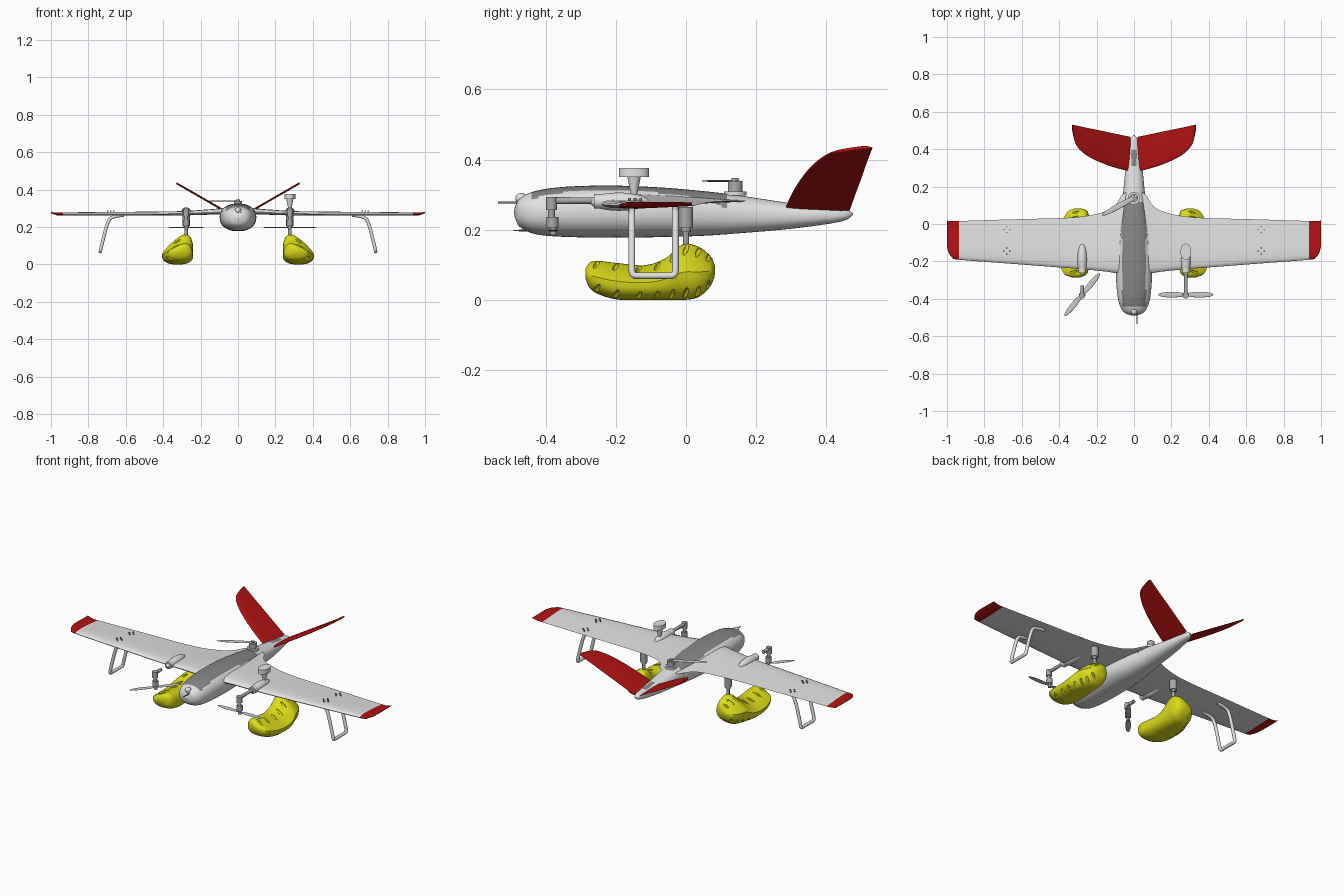
import bpy, math
from mathutils import Vector

cube = bpy.data.objects.get("Cube")
if cube:
    bpy.data.objects.remove(cube)


def material(name, r, g, b):
    m = bpy.data.materials.new(name)
    m.use_nodes = True
    m.diffuse_color = (r, g, b, 1)
    m.node_tree.nodes["Principled BSDF"].inputs["Base Color"].default_value = (r, g, b, 1)
    return m


WHITE = material("airframe white", .76, .76, .76)
RED = material("signal red", .45, .006, .006)
YELLOW = material("float yellow", .72, .72, .01)
HATCH = material("hatch grey", .24, .24, .24)
METAL = material("motor grey", .4, .4, .4)
BLADE = material("propeller grey", .6, .6, .6)


def finish(obj, name, *mats):
    obj.name = name
    for m in mats:
        obj.data.materials.append(m)
    bpy.ops.object.select_all(action='DESELECT')
    obj.select_set(True)
    bpy.context.view_layer.objects.active = obj
    if obj.type == 'MESH':
        bpy.ops.object.shade_smooth_by_angle(angle=math.radians(40))
    return obj


def link(data, name):
    obj = bpy.data.objects.new(name, data)
    bpy.context.collection.objects.link(obj)
    return obj


def mirrored(obj):
    obj.modifiers.new("Mirror", 'MIRROR')
    return obj


def baked(obj):
    """Replace an object by a mesh with its modifiers applied."""
    dg = bpy.context.evaluated_depsgraph_get()
    mesh = bpy.data.meshes.new_from_object(obj.evaluated_get(dg))
    bpy.data.objects.remove(obj)
    return link(mesh, "baked")


def loft(name, rings, *mats):
    n = len(rings[0])
    faces = [(i * n + j, i * n + (j + 1) % n, (i + 1) * n + (j + 1) % n, (i + 1) * n + j)
             for i in range(len(rings) - 1) for j in range(n)]
    faces += [tuple(range(n))[::-1], tuple(range((len(rings) - 1) * n, len(rings) * n))]
    mesh = bpy.data.meshes.new(name)
    mesh.from_pydata([p for r in rings for p in r], [], faces)
    obj = finish(link(mesh, name), name, *mats)
    bpy.ops.object.mode_set(mode='EDIT')
    bpy.ops.mesh.select_all(action='SELECT')
    bpy.ops.mesh.normals_make_consistent(inside=False)
    bpy.ops.object.mode_set(mode='OBJECT')
    return obj


def dense(table, steps):
    """Smoothly interpolate rows of a station table."""
    rows = [Vector(r) for r in table]
    out = []
    for i in range(len(rows) - 1):
        a, b = rows[i], rows[i + 1]
        ta = (b - rows[max(i - 1, 0)]) / 2
        tb = (rows[min(i + 2, len(rows) - 1)] - a) / 2
        for k in range(steps):
            t = k / steps
            out.append(a * (2*t**3 - 3*t*t + 1) + b * (3*t*t - 2*t**3)
                       + ta * (t**3 - 2*t*t + t) + tb * (t**3 - t*t))
    return out + [rows[-1]]


def oval(a, power):
    c, s = math.cos(a), math.sin(a)
    return (math.copysign(abs(c) ** power, c), math.copysign(abs(s) ** power, s))


def foil(le, te, up, thick, n=12):
    """Closed aerofoil ring from leading to trailing edge."""
    ring = []
    for k in range(2 * n):
        a = math.pi * k / n
        t = (1 + math.cos(a)) / 2
        h = 2.6 * (math.sqrt(t) - t) * (1 - t * .35) + .04
        ring.append(le.lerp(te, t) + up * thick * h * (.6 if k <= n else -.4))
    return ring


def cyl(name, loc, r, length, mat, axis='Z', r2=None):
    rot = {'Z': (0, 0, 0), 'Y': (math.pi / 2, 0, 0)}[axis]
    bpy.ops.mesh.primitive_cone_add(vertices=24, radius1=r, radius2=r if r2 is None else r2,
                                    depth=length, location=loc, rotation=rot)
    return finish(bpy.context.object, name, mat)


def ball(name, loc, scale, mat, turn=0):
    bpy.ops.mesh.primitive_uv_sphere_add(segments=24, ring_count=12, radius=1, location=loc,
                                         rotation=(0, 0, turn))
    bpy.context.object.scale = scale
    return finish(bpy.context.object, name, mat)


def blade(name, hub, angle, length):
    d = Vector((math.cos(angle), math.sin(angle), 0)) * length / 2
    return ball(name, hub + d, (length / 2, .015, .003), BLADE, angle)


# Fuselage: y, bottom, top, half width
body = dense([(-.49, .245, .255, .006), (-.475, .21, .288, .05), (-.43, .188, .31, .078),
              (-.35, .18, .322, .092), (-.22, .178, .326, .098), (-.08, .179, .321, .093),
              (.05, .183, .31, .075), (.15, .19, .298, .06), (.27, .2, .28, .048),
              (.38, .213, .267, .034), (.45, .226, .26, .02), (.475, .242, .248, .004)], 6)
rings = []
for y, lo, hi, w in body:
    ring = []
    for k in range(48):
        c, s = oval(2 * math.pi * k / 48, .88)
        ring.append((w * c, y, (lo + hi) / 2 + s * (hi - lo) / 2))
    rings.append(ring)
fuselage = loft("fuselage", rings, WHITE, HATCH)
for p in fuselage.data.polygons:
    x, y, z = p.center
    on_top = z > .25 and p.normal.z > .3
    if on_top and (-.44 < y < .11 and abs(x) < .064 or .3 < y < .4 and abs(x) < .014):
        p.material_index = 1

# Wing: x, leading y, trailing y, height, thickness
wing_rows = dense([(0, -.27, .18, .282, .06), (.06, -.268, .16, .281, .058), (.1, -.262, .1, .28, .052),
                   (.17, -.252, .062, .277, .044), (.325, -.238, .035, .271, .036),
                   (.65, -.213, .025, .269, .032), (.935, -.191, .016, .268, .028),
                   (.97, -.18, .016, .27, .022), (.99, -.155, .017, .274, .014),
                   (1, -.12, .018, .278, .004)], 4)
up = Vector((0, 0, 1))
wing = mirrored(loft("wing", [foil(Vector((x, a, z)), Vector((x, b, z)), up, t)
                              for x, a, b, z, t in wing_rows], WHITE, RED))
for p in wing.data.polygons:
    p.material_index = int(p.center.x > .935)

# V tail: height, leading y, trailing y
fin_rows = dense([(.255, .28, .466), (.3, .3, .482), (.34, .324, .497), (.38, .356, .511),
                  (.41, .395, .522), (.425, .435, .528), (.434, .505, .531)], 3)
slant = Vector((-.5, 0, .866))
mirrored(loft("tail_fin", [foil(Vector((.045 + (z - .27) * 1.74, a, z)),
                                Vector((.045 + (z - .27) * 1.74, b, z)), slant, .016)
                           for z, a, b in fin_rows], RED))

# Floats: y, bottom, top, inner x, outer x
float_rows = dense([(-.286, .06, .09, .29, .33), (-.265, .025, .111, .25, .375),
                    (-.2, .002, .106, .24, .4), (-.12, 0, .099, .24, .406),
                    (-.06, 0, .118, .24, .404), (-.01, 0, .158, .24, .39),
                    (.035, .008, .152, .24, .375), (.07, .04, .125, .25, .35),
                    (.082, .07, .098, .28, .32)], 5)


def float_point(row, angle):
    y, lo, hi, a, b = row
    c, s = oval(angle, .8)
    x = (a + b) / 2 + c * (b - a) / 2
    x -= max(s, 0) * .45 * (x - a)
    return Vector((x, y, (lo + hi) / 2 + s * (hi - lo) / 2))


pod = loft("float", [[float_point(r, 2 * math.pi * k / 32) for k in range(32)]
                     for r in float_rows], YELLOW)
slots = []
for row in float_rows[6:36:4]:
    for mid in (.85, -.8):
        p, q = float_point(row, mid - .35), float_point(row, mid + .35)
        bpy.ops.mesh.primitive_uv_sphere_add(segments=10, ring_count=8, radius=1,
                                             location=float_point(row, mid))
        s = bpy.context.object
        s.rotation_euler = (q - p + Vector((0, .012, 0))).to_track_quat('Z', 'Y').to_euler()
        s.scale = (.007, .007, .027)
        slots.append(s)
bpy.ops.object.select_all(action='DESELECT')
for s in slots:
    s.select_set(True)
bpy.context.view_layer.objects.active = slots[0]
bpy.ops.object.join()
cutter = bpy.context.object
cutter.hide_render = True
cut = pod.modifiers.new("Slots", 'BOOLEAN')
cut.object, cut.operation, cut.solver = cutter, 'DIFFERENCE', 'EXACT'
pod = mirrored(finish(baked(pod), "float"))
bpy.data.objects.remove(cutter)

# Landing legs: bent tube loops under the outer wing
half = [(.61, .062, .264), (.675, .062, .257), (.697, .062, .23), (.73, .062, .1),
        (.736, .062, .069), (.736, .035, .069)]
path = [(x, -.092 - y, z) for x, y, z in half] + [(x, -.092 + y, z) for x, y, z in half[::-1]]
curve = bpy.data.curves.new("leg", 'CURVE')
curve.dimensions, curve.bevel_depth, curve.bevel_resolution = '3D', .0095, 3
spline = curve.splines.new('NURBS')
spline.points.add(len(path) - 1)
for pt, co in zip(spline.points, path):
    pt.co = (*co, 1)
spline.order_u, spline.use_endpoint_u, spline.resolution_u = 3, True, 6
mirrored(finish(baked(link(curve, "leg")), "landing_leg", WHITE))

# Lift motors, propellers, float mounts and nacelles on each side
for side, label, turn in ((1, "left", 0), (-1, "right", .88)):
    x = .277 * side
    hub = Vector((x, -.378, .198))
    cyl(label + "_motor_head", (x, -.383, .275), .016, .036, METAL)
    cyl(label + "_motor_neck", (x, -.383, .245), .01, .03, METAL)
    cyl(label + "_motor_can", (x, -.38, .222), .017, .03, METAL)
    cyl(label + "_propeller_hub", hub, .009, .026, METAL)
    cyl(label + "_motor_clamp", (x, -.35, .283), .01, .04, METAL, 'Y')
    for k in range(2):
        blade(label + "_propeller_blade", hub, turn + k * math.pi, .148)
    ball(label + "_nacelle", (x, -.19, .28), (.026, .085, .026), WHITE)
    cyl(label + "_nacelle_collar", (x, -.245, .281), .021, .035, WHITE, 'Y')
    cyl(label + "_mount_block", (x, .0, .235), .02, .06, METAL)
    cyl(label + "_mount_flange", (x, .0, .2), .014, .012, METAL)
    cyl(label + "_mount_rod", (x, .0, .17), .009, .06, METAL)
    # Wing fasteners
    for cy in (-.03, -.145):
        for dx, dy in ((.016, 0), (-.016, 0), (0, .016), (0, -.016)):
            cyl("wing_fastener", (side * .68 + dx, cy + dy, .286 if cy < -.1 else .275),
                .004, .008, HATCH)
cyl("boom", (.277, -.29, .283), .009, .13, METAL, 'Y')

# Sensor pod standing on the left nacelle
cyl("sensor_stem", (.277, -.148, .325), .008, .06, WHITE, r2=.02)
cyl("sensor_pod", (.277, -.148, .363), .043, .026, WHITE).scale.x = .68

# Rear motor with a folded blade
cyl("rear_motor_base", (0, .14, .303), .032, .012, WHITE)
cyl("rear_motor", (0, .14, .322), .021, .034, METAL)
cyl("rear_motor_cap", (0, .14, .342), .01, .01, METAL)
blade("rear_blade", Vector((.02, .152, .339)), math.radians(209), .22)

# Nose probe and lamp
cyl("nose_probe", (.017, -.505, .278), .003, .06, HATCH, 'Y')
ball("nose_lamp", (0, -.468, .289), (.017, .018, .016), WHITE)
